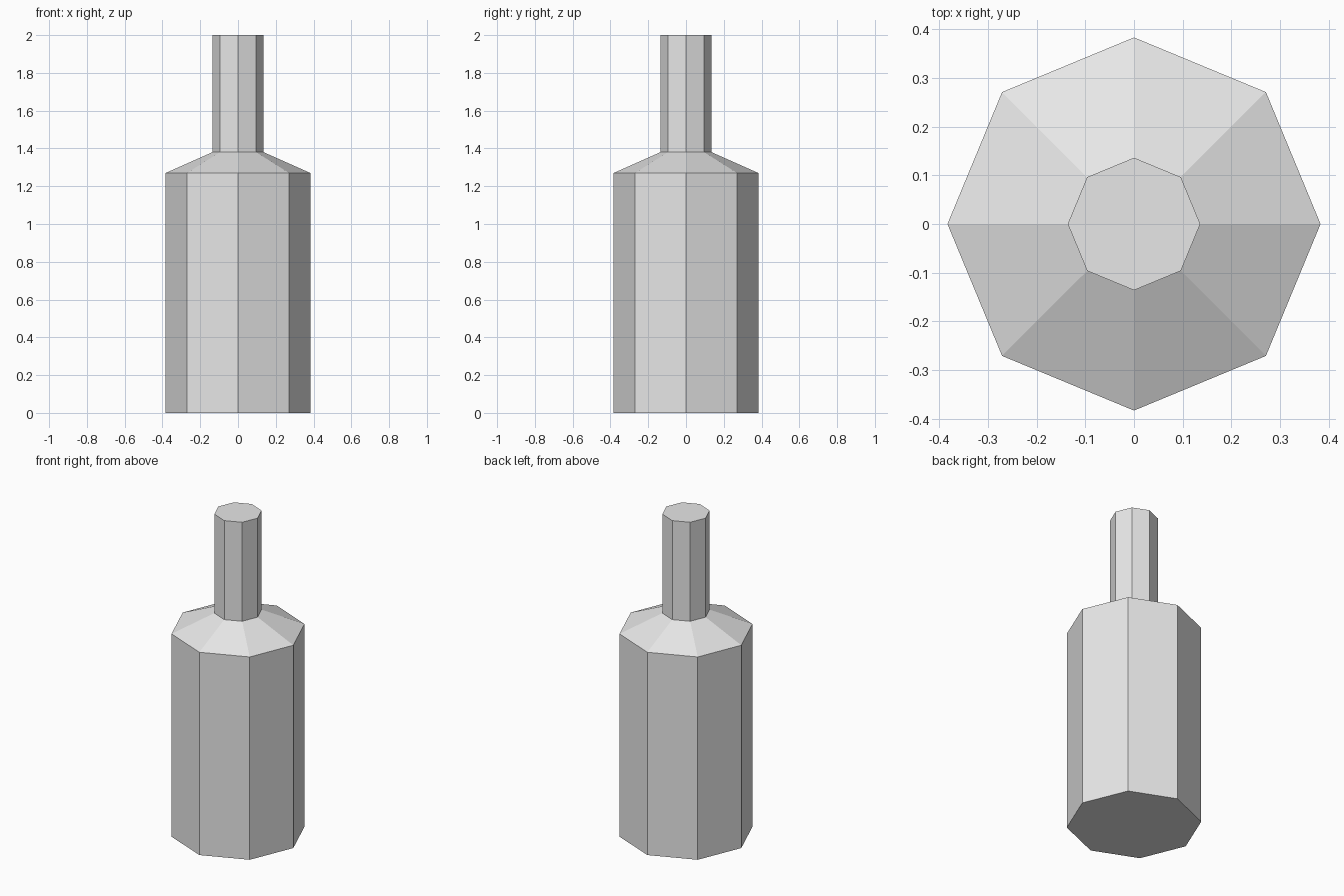
import bpy
import bmesh
from math import cos, sin, pi

default = bpy.data.objects.get("Cube")
if default:
    bpy.data.objects.remove(default, do_unlink=True)

SIDES = 8
# Bottle outline as (radius, height)
PROFILE = [(0.383, 0.0), (0.383, 1.27), (0.136, 1.38), (0.136, 2.0)]

# Plain grey surface
grey = bpy.data.materials.new("light_grey")
grey.use_nodes = True
colour = (0.8, 0.8, 0.8, 1.0)
grey.diffuse_color = colour
for node in grey.node_tree.nodes:
    if node.type == 'BSDF_PRINCIPLED':
        node.inputs["Base Color"].default_value = colour

# Eight-sided body, shoulder and neck, turned from the outline
bm = bmesh.new()
rings = [[bm.verts.new((r * cos(2 * pi * i / SIDES), r * sin(2 * pi * i / SIDES), z))
          for i in range(SIDES)] for r, z in PROFILE]
for low, high in zip(rings, rings[1:]):
    for i in range(SIDES):
        j = (i + 1) % SIDES
        bm.faces.new((low[i], low[j], high[j], high[i]))

# Base and mouth caps
bm.faces.new(rings[0][::-1])
bm.faces.new(rings[-1])
bm.normal_update()

mesh = bpy.data.meshes.new("bottle")
bm.to_mesh(mesh)
bm.free()
mesh.materials.append(grey)
bottle = bpy.data.objects.new("bottle", mesh)
bpy.context.collection.objects.link(bottle)
